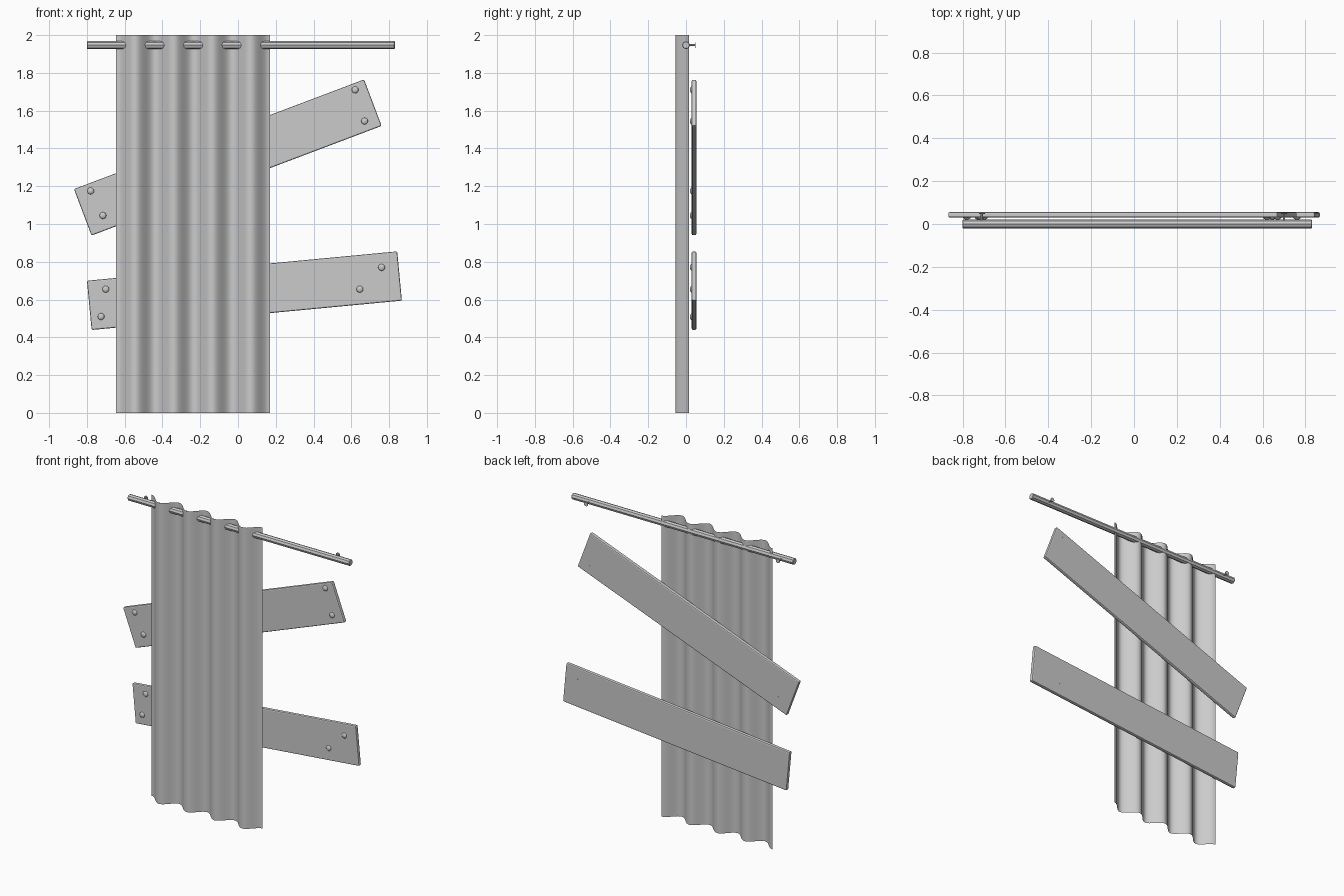
import bpy, bmesh, math

if "Cube" in bpy.data.objects:
    bpy.data.objects.remove(bpy.data.objects["Cube"])


def finish(name, bm, smooth=False):
    bmesh.ops.recalc_face_normals(bm, faces=bm.faces)
    me = bpy.data.meshes.new(name)
    bm.to_mesh(me)
    bm.free()
    ob = bpy.data.objects.new(name, me)
    bpy.context.collection.objects.link(ob)
    if smooth:
        for p in me.polygons:
            p.use_smooth = True
    return ob


def cylinder(name, r, length, loc, rot, sides, bevel=0):
    bm = bmesh.new()
    bmesh.ops.create_cone(bm, cap_ends=True, segments=sides, radius1=r, radius2=r, depth=length)
    ob = finish(name, bm)
    ob.location, ob.rotation_euler = loc, rot
    if bevel:
        m = ob.modifiers.new("bevel", 'BEVEL')
        m.width, m.segments, m.limit_method = bevel, 1, 'ANGLE'
        m.angle_limit = math.radians(60)
    return ob


# Curtain: one thin sheet with four soft folds
bm = bmesh.new()
X0, X1, FOLDS, STEPS = -0.645, 0.17, 4, 64
rows = []
for i in range(STEPS + 1):
    t = i / STEPS
    x = X0 + (X1 - X0) * t
    y = -0.02 + 0.035 * math.cos(2 * math.pi * FOLDS * t)
    rows.append((bm.verts.new((x, y, 0)), bm.verts.new((x, y, 2))))
for a, b in zip(rows, rows[1:]):
    bm.faces.new((a[0], b[0], b[1], a[1]))
finish("curtain", bm, True)

# Curtain rod and its wall brackets
H = math.pi / 2
cylinder("curtain_rod", 0.021, 1.63, (0.015, 0, 1.947), (0, H, 0), 8, 0.003)
for side, x in (("left", -0.71), ("right", 0.70)):
    cylinder("bracket_stem_" + side, 0.005, 0.042, (x, 0.028, 1.947), (H, 0, 0), 8)
    cylinder("bracket_plate_" + side, 0.014, 0.005, (x, 0.049, 1.947), (H, 0, 0), 12)


# Slanted planks with bevelled edges, each held by four nails
def plank(name, cx, cz, length, width, angle, nails):
    bm = bmesh.new()
    bmesh.ops.create_cube(bm, size=1)
    bmesh.ops.scale(bm, vec=(length, 0.025, width), verts=bm.verts)
    ob = finish(name, bm)
    ob.location = (cx, 0.0425, cz)
    ob.rotation_euler = (0, -math.radians(angle), 0)
    m = ob.modifiers.new("bevel", 'BEVEL')
    m.width, m.segments = 0.007, 2
    for i, (x, z) in enumerate(nails):
        bm = bmesh.new()
        bmesh.ops.create_uvsphere(bm, u_segments=12, v_segments=8, radius=0.018)
        bmesh.ops.scale(bm, vec=(1, 0.5, 1), verts=bm.verts)
        head = finish(f"{name}_nail_head_{i + 1}", bm, True)
        head.location = (x, 0.030, z)
        cylinder(f"{name}_nail_shank_{i + 1}", 0.004, 0.027, (x, 0.0425, z), (H, 0, 0), 6)


plank("upper_plank", -0.054, 1.352, 1.642, 0.263, 20.7,
      [(0.62, 1.71), (0.67, 1.545), (-0.78, 1.175), (-0.715, 1.045)])
plank("lower_plank", 0.034, 0.647, 1.65, 0.262, 5.4,
      [(0.76, 0.77), (0.645, 0.655), (-0.70, 0.655), (-0.725, 0.51)])
